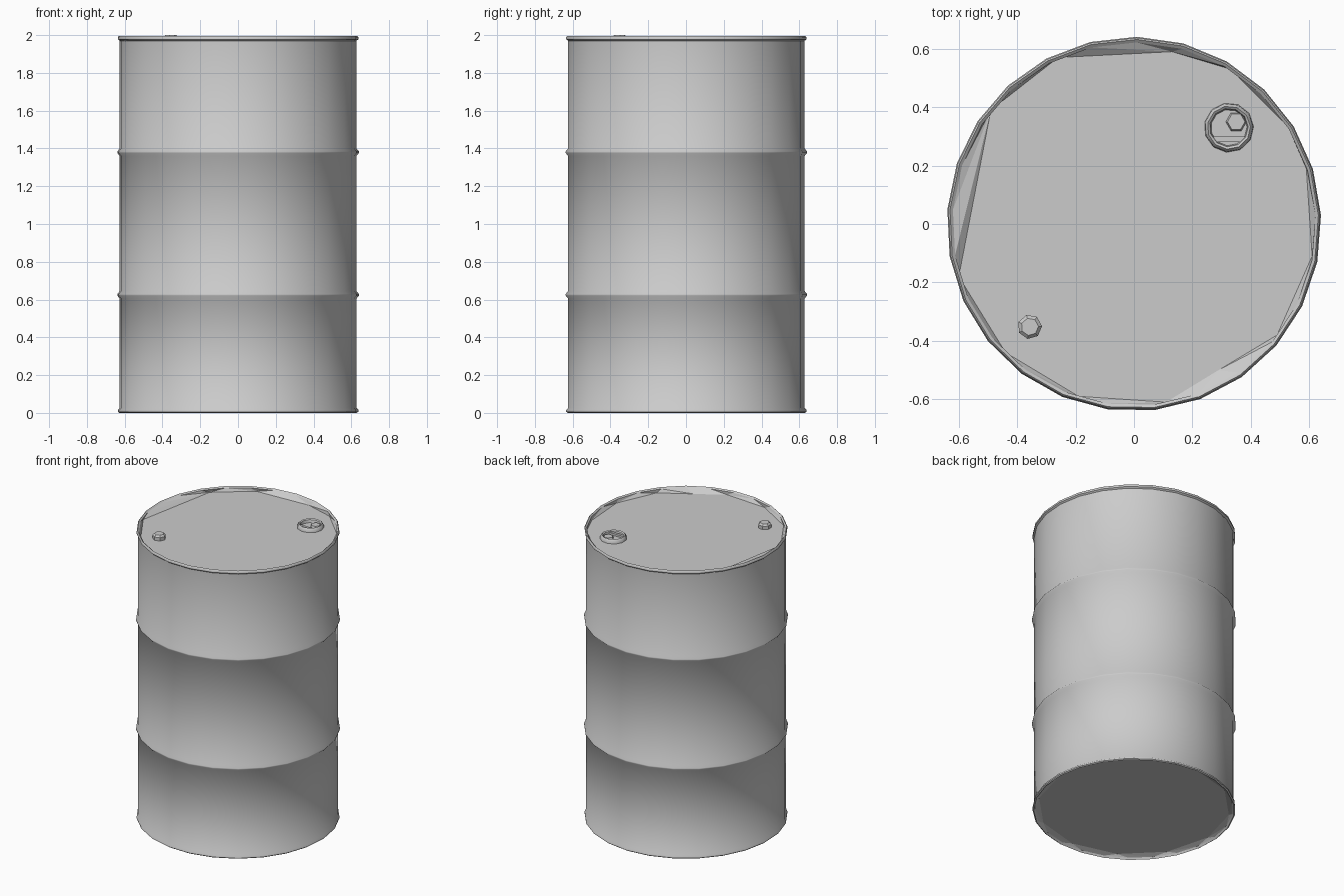
import bpy, bmesh
from math import sin, cos, radians, tau

cube = bpy.data.objects.get("Cube")
if cube:
    bpy.data.objects.remove(cube, do_unlink=True)

SIDES = 25
START = radians(2.7)

steel = bpy.data.materials.new("grey steel")
steel.use_nodes = True
GREY = (0.6, 0.6, 0.6, 1)
steel.diffuse_color = GREY
steel.node_tree.nodes["Principled BSDF"].inputs["Base Color"].default_value = GREY


def finish(name, bm, smooth_angle=None):
    bmesh.ops.recalc_face_normals(bm, faces=bm.faces)
    mesh = bpy.data.meshes.new(name)
    bm.to_mesh(mesh)
    bm.free()
    mesh.materials.append(steel)
    ob = bpy.data.objects.new(name, mesh)
    bpy.context.collection.objects.link(ob)
    if smooth_angle:
        bpy.ops.object.select_all(action='DESELECT')
        ob.select_set(True)
        bpy.context.view_layer.objects.active = ob
        bpy.ops.object.shade_smooth_by_angle(angle=radians(smooth_angle))
    return ob


def ring(bm, radius, z, sides, centre=(0, 0), start=0):
    return [bm.verts.new((centre[0] + radius * cos(start + tau * i / sides),
                          centre[1] + radius * sin(start + tau * i / sides), z))
            for i in range(sides)]


def lathe(name, profile, sides, centre=(0, 0), start=0, caps=(), angle=None):
    """Stack rings from (radius, z) pairs and skin them."""
    bm = bmesh.new()
    rings = [ring(bm, r, z, sides, centre, start) for r, z in profile]
    for a, b in zip(rings, rings[1:]):
        for i in range(sides):
            j = (i + 1) % sides
            bm.faces.new((a[i], a[j], b[j], b[i]))
    for c in caps:
        bm.faces.new(rings[c])
    return finish(name, bm, angle)


def end_panel(name, corners, z, rim_z):
    """Flat recessed polygon joined to the round rim by slanting facets."""
    bm = bmesh.new()
    inner = [bm.verts.new((x, y, z)) for x, y in corners]
    outer = ring(bm, 0.622, rim_z, SIDES, start=START)
    loops = [bm.edges.new((lp[i - 1], lp[i])) for lp in (inner, outer)
             for i in range(len(lp))]
    bmesh.ops.bridge_loops(bm, edges=loops)
    bm.faces.new(inner)
    return finish(name, bm)


# Drum wall with rolled rims and two raised hoops
wall = [(0.622, 0.012), (0.63, 0), (0.638, 0.006), (0.638, 0.016), (0.628, 0.026)]
for hoop_z in (0.625, 1.38):
    wall += [(0.628, hoop_z - 0.02), (0.641, hoop_z - 0.004),
             (0.641, hoop_z + 0.004), (0.628, hoop_z + 0.02)]
wall += [(0.628, 1.97), (0.638, 1.978), (0.638, 1.99), (0.632, 1.996), (0.622, 1.988)]
lathe("drum_wall", wall, SIDES, start=START, angle=50)

# Lid and base panels
lid = [(0.61, -0.11), (0.59, 0.19), (0.53, 0.33), (0.33, 0.53), (0.13, 0.59),
       (-0.26, 0.57), (-0.49, 0.39), (-0.6, -0.18), (-0.44, -0.44),
       (-0.19, -0.59), (0.11, -0.61), (0.29, -0.5), (0.49, -0.38)]
end_panel("lid", lid, 1.965, 1.988)
base = [(0.605 * cos(tau * i / 12), 0.605 * sin(tau * i / 12)) for i in range(12)]
end_panel("base", base, 0.025, 0.012)

# Large filler: raised collar around a recessed plug
FILLER = (0.325, 0.33)
lathe("filler_collar", [(0.085, 1.964), (0.083, 1.982), (0.074, 1.992),
                        (0.066, 1.986), (0.062, 1.967)],
      11, FILLER, START, caps=(4,), angle=40)
lathe("filler_plug", [(0.036, 1.966), (0.03, 1.982)], 6, (0.35, 0.35), caps=(1,))
bm = bmesh.new()
bmesh.ops.create_cube(bm, size=1)
for v in bm.verts:
    v.co = (0.325 + v.co.x * 0.11, 0.29 + v.co.y * 0.018, 1.973 + v.co.z * 0.016)
finish("filler_bar", bm)

# Small vent cap
lathe("vent_cap", [(0.042, 1.964), (0.042, 1.988), (0.03, 2.0)], 7,
      (-0.357, -0.352), START, caps=(2,))
